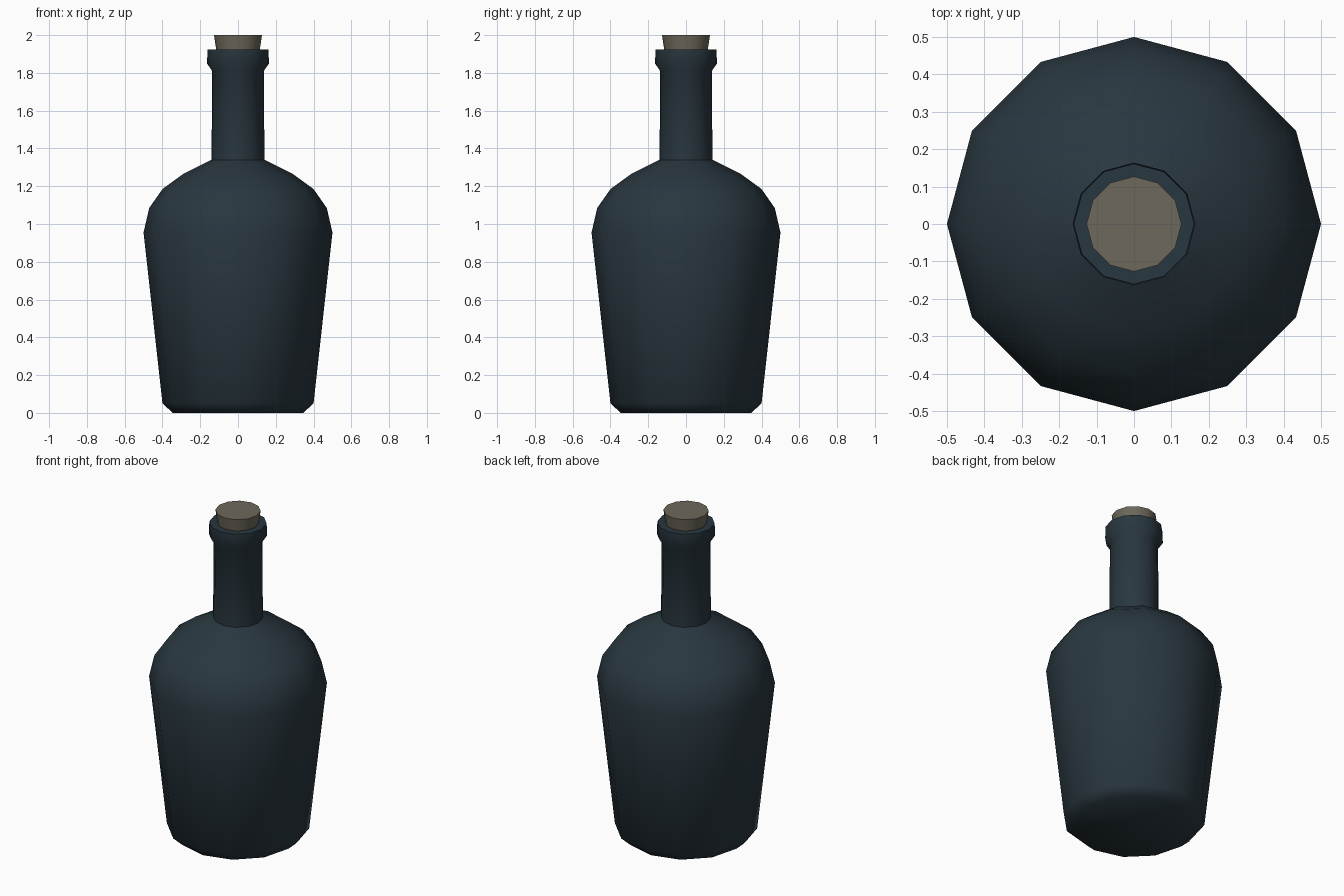
import bpy, bmesh, math

if "Cube" in bpy.data.objects:
    bpy.data.objects.remove(bpy.data.objects["Cube"])

SIDES = 12

def material(name, rgb):
    m = bpy.data.materials.new(name)
    m.diffuse_color = (*rgb, 1)
    m.use_nodes = True
    m.node_tree.nodes["Principled BSDF"].inputs["Base Color"].default_value = m.diffuse_color
    return m

def lathe(name, profile, mat, angle):
    """Revolve (radius, height) points about z; radius 0 ends are closed with a cap."""
    bm = bmesh.new()
    rings = [[bm.verts.new((r * math.cos(math.tau * i / SIDES),
                            r * math.sin(math.tau * i / SIDES), z))
              for i in range(SIDES)] for r, z in profile]
    for a, b in zip(rings, rings[1:]):
        for i in range(SIDES):
            j = (i + 1) % SIDES
            bm.faces.new((a[i], a[j], b[j], b[i]))
    bm.faces.new(rings[0][::-1])
    bm.faces.new(rings[-1])
    bmesh.ops.recalc_face_normals(bm, faces=bm.faces)
    me = bpy.data.meshes.new(name)
    bm.to_mesh(me)
    bm.free()
    me.materials.append(mat)
    ob = bpy.data.objects.new(name, me)
    bpy.context.collection.objects.link(ob)
    bpy.ops.object.select_all(action='DESELECT')
    ob.select_set(True)
    bpy.context.view_layer.objects.active = ob
    bpy.ops.object.shade_smooth_by_angle(angle=math.radians(angle))
    return ob

glass = material("dark_glass", (0.022, 0.038, 0.050))
cork = material("cork", (0.155, 0.138, 0.104))

# Glass bottle: base, tapered body, shoulder, neck, rim and inner lip
lathe("bottle", [(0.345, 0), (0.40, 0.05), (0.50, 0.955), (0.47, 1.085),
                 (0.40, 1.185), (0.29, 1.265), (0.14, 1.34), (0.137, 1.81),
                 (0.164, 1.85), (0.161, 1.925), (0.112, 1.925), (0.105, 1.86)],
      glass, 52)

# Tapered stopper
lathe("stopper", [(0.10, 1.82), (0.127, 2.0)], cork, 50)
